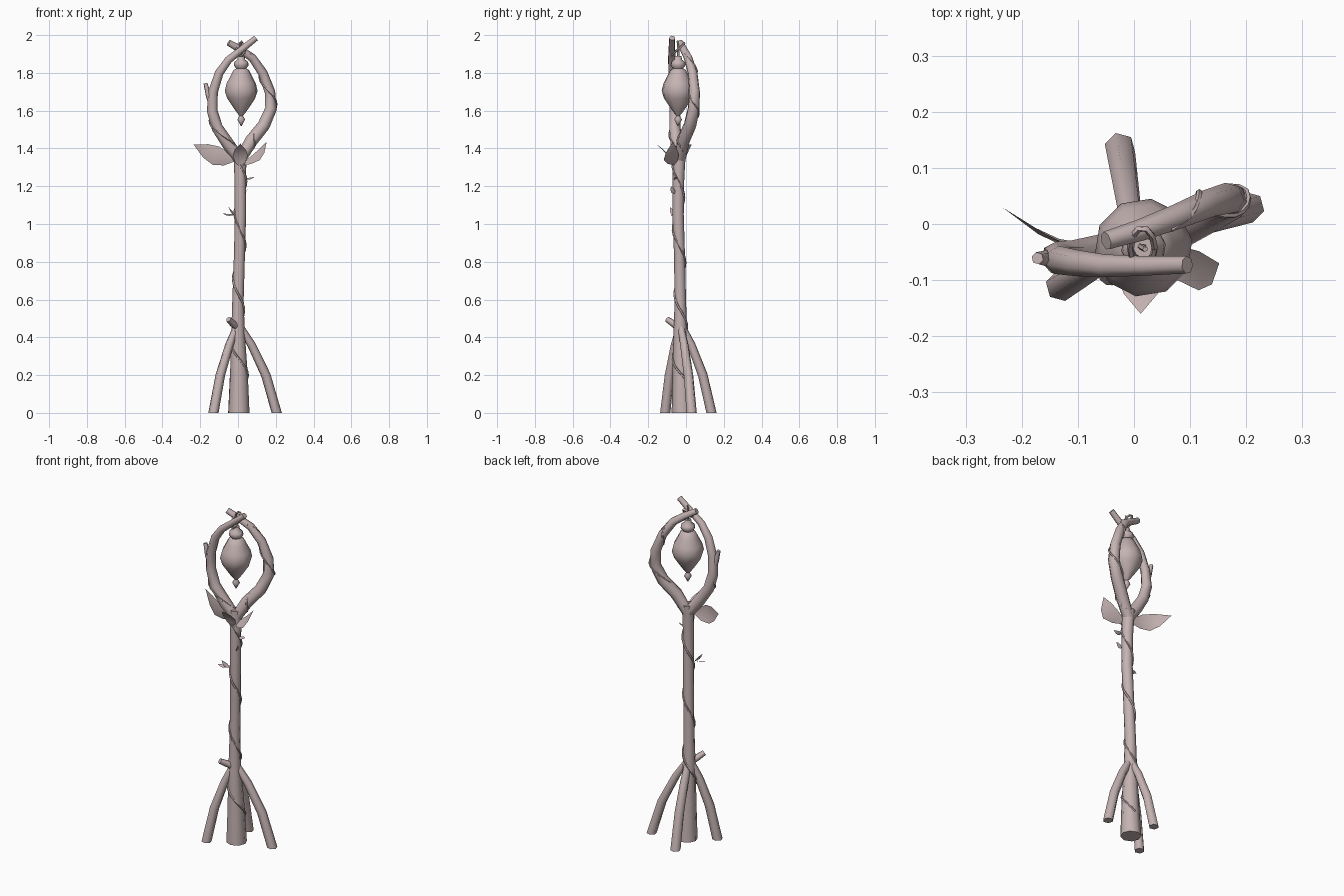
import bpy, bmesh, math
from mathutils import Vector

cube = bpy.data.objects.get("Cube")
if cube:
    bpy.data.objects.remove(cube, do_unlink=True)

COLOR = (0.56, 0.45, 0.45, 1)
mat = bpy.data.materials.new("pale rose wood")
mat.use_nodes = True
mat.diffuse_color = COLOR
bsdf = next(n for n in mat.node_tree.nodes if n.type == 'BSDF_PRINCIPLED')
bsdf.inputs["Base Color"].default_value = COLOR
bsdf.inputs["Roughness"].default_value = 0.8


def finish(name, bm, angle=65):
    bmesh.ops.recalc_face_normals(bm, faces=bm.faces[:])
    mesh = bpy.data.meshes.new(name)
    bm.to_mesh(mesh)
    bm.free()
    mesh.materials.append(mat)
    ob = bpy.data.objects.new(name, mesh)
    bpy.context.collection.objects.link(ob)
    bpy.ops.object.select_all(action='DESELECT')
    ob.select_set(True)
    bpy.context.view_layer.objects.active = ob
    bpy.ops.object.shade_smooth_by_angle(angle=math.radians(angle))
    return ob


def tube(name, path, sides=6, flat_base=False):
    """Loft a capped tube along (x, y, z, radius) points."""
    bm = bmesh.new()
    pts = [Vector(p[:3]) for p in path]
    rings, across = [], None
    for i, p in enumerate(pts):
        along = (pts[min(i + 1, len(pts) - 1)] - pts[max(i - 1, 0)]).normalized()
        if flat_base and i == 0:
            along = Vector((0, 0, 1))
        across = across or along.orthogonal()
        across = (across - along * across.dot(along)).normalized()
        other = along.cross(across)
        ring = []
        for k in range(sides):
            a = math.tau * k / sides
            ring.append(bm.verts.new(p + path[i][3] * (across * math.cos(a) + other * math.sin(a))))
        rings.append(ring)
    for lo, hi in zip(rings, rings[1:]):
        for k in range(sides):
            n = (k + 1) % sides
            bm.faces.new((lo[k], lo[n], hi[n], hi[k]))
    bm.faces.new(rings[0])
    bm.faces.new(rings[-1])
    return finish(name, bm)


def leaf(name, base, tip, side, half_width, bow):
    """Pointed leaf with a centre rib, bowed by the given offset."""
    bm = bmesh.new()
    base, tip, bow = Vector(base), Vector(tip), Vector(bow)
    side = Vector(side).normalized() * half_width
    start, end = bm.verts.new(base), bm.verts.new(tip)
    rows = []
    for t, w in ((0.2, 0.7), (0.45, 1), (0.7, 0.75)):
        mid = base.lerp(tip, t) + bow * math.sin(math.pi * t)
        rows.append([bm.verts.new(mid + side * w * s - bow * 0.25 * abs(s)) for s in (-1, 0, 1)])
    for s in (0, 1):
        bm.faces.new((start, rows[0][s], rows[0][s + 1]))
        for a, b in zip(rows, rows[1:]):
            bm.faces.new((a[s], b[s], b[s + 1], a[s + 1]))
        bm.faces.new((rows[-1][s], end, rows[-1][s + 1]))
    return finish(name, bm, 30)


def sample(path, z):
    """Centre and radius of an upright path at a height."""
    for a, b in zip(path, path[1:]):
        if a[2] <= z <= b[2]:
            t = (z - a[2]) / (b[2] - a[2])
            return [p + (q - p) * t for p, q in zip(a, b)]
    return path[-1]


def vine(name, host, top, bottom, steps, period, phase_z, r):
    """Thin tendril winding around a host path."""
    path = []
    for i in range(steps + 1):
        z = top + (bottom - top) * i / steps
        x, y, _, rad = sample(host, z)
        a = -math.pi / 2 + math.tau * (phase_z - z) / period
        path.append((x + (rad + 0.001) * math.cos(a), y + (rad + 0.001) * math.sin(a), z, r))
    return tube(name, path, 5)


# Trunk and spreading roots
trunk = [(0.005, -0.02, 0, 0.056), (0.005, -0.025, 0.2, 0.047), (0, -0.03, 0.42, 0.036),
         (0, -0.03, 0.6, 0.03), (0.008, -0.035, 0.85, 0.029), (0.013, -0.042, 1.05, 0.03),
         (0.012, -0.04, 1.25, 0.031), (0.01, -0.035, 1.39, 0.035)]
tube("trunk", trunk, 8, True)

for name, x, y in (("right_root", -0.13, -0.11), ("left_root", 0.205, 0.03), ("back_root", -0.025, 0.135)):
    tx, ty = 0.0, -0.03
    path = []
    for f, z, r in ((1, 0, 0.028), (0.72, 0.2, 0.026), (0.35, 0.36, 0.023), (0.02, 0.47, 0.018)):
        path.append((tx + (x - tx) * f, ty + (y - ty) * f, z, r))
    tube(name, path, 6, True)

tube("trunk_twig", [(0, -0.035, 0.45, 0.019), (-0.03, -0.07, 0.475, 0.018), (-0.05, -0.1, 0.495, 0.015)])

# Two arms curving up and crossing over the lantern
left_arm = [(0.005, -0.035, 1.33, 0.03), (0.07, -0.015, 1.44, 0.035), (0.135, 0.02, 1.52, 0.034),
            (0.174, 0.04, 1.61, 0.032), (0.168, 0.045, 1.7, 0.029), (0.13, 0.035, 1.8, 0.026),
            (0.075, 0.012, 1.88, 0.023), (0.01, -0.012, 1.925, 0.02), (-0.05, -0.03, 1.96, 0.017)]
right_arm = [(0.01, -0.035, 1.34, 0.03), (-0.05, -0.05, 1.42, 0.034), (-0.11, -0.06, 1.51, 0.031),
             (-0.137, -0.06, 1.6, 0.029), (-0.132, -0.065, 1.7, 0.026), (-0.1, -0.07, 1.8, 0.024),
             (-0.05, -0.075, 1.87, 0.021), (0.02, -0.075, 1.925, 0.018), (0.095, -0.073, 1.985, 0.016)]
tube("left_arm", left_arm, 7)
tube("right_arm", right_arm, 7)
tube("right_arm_twig", [(-0.135, -0.06, 1.62, 0.018), (-0.156, -0.062, 1.68, 0.015),
                        (-0.172, -0.061, 1.745, 0.011)])

# Hanging lantern, a turned profile
profile = [(0.003, 1.52), (0.021, 1.553), (0.009, 1.573), (0.022, 1.588), (0.038, 1.61), (0.075, 1.665),
           (0.088, 1.705), (0.078, 1.745), (0.054, 1.79), (0.042, 1.815), (0.027, 1.823), (0.04, 1.84),
           (0.037, 1.858), (0.021, 1.87), (0.018, 1.89)]
tube("lantern", [(0.017, -0.042, z, r) for r, z in profile], 10)

# Cord loop holding the lantern over the crossing
loop = []
for i in range(11):
    a = math.tau * i / 10
    loop.append((0.015 + 0.022 * math.cos(a), -0.042 + 0.035 * math.sin(a), 1.925 + 0.035 * math.sin(a), 0.006))
tube("hanging_loop", loop, 5)
tube("hanging_cord", [(0.017, -0.042, 1.88, 0.007), (0.012, -0.04, 1.93, 0.006), (0.02, -0.045, 1.97, 0.005)], 5)

# Winding tendrils
vine("trunk_vine", trunk, 1.33, 0.13, 56, 0.34, 0.97, 0.006)
vine("left_arm_vine", left_arm, 1.9, 1.37, 30, 0.24, 1.46, 0.005)
vine("right_arm_vine", right_arm, 1.55, 1.37, 10, 0.26, 1.47, 0.005)

# Large leaves at the fork
leaf("right_leaf", (-0.02, -0.05, 1.33), (-0.235, 0.03, 1.42), (0.35, -0.2, 1), 0.052, (0, -0.03, -0.012))
leaf("left_leaf", (0.025, -0.06, 1.31), (0.152, -0.07, 1.435), (-0.3, 0.8, 0.35), 0.045, (0.025, -0.02, -0.015))
leaf("front_leaf", (0.012, -0.07, 1.3), (0.012, -0.16, 1.425), (1, 0, 0), 0.04, (0, 0.015, 0.01))

# Small sprouts along the trunk
for i, (base, tip) in enumerate((((-0.015, -0.06, 1.05), (-0.08, -0.075, 1.055)),
                                 ((-0.015, -0.06, 1.045), (-0.05, -0.085, 1.09)),
                                 ((0.04, -0.05, 1.24), (0.09, -0.06, 1.25)),
                                 ((0.035, -0.06, 1.16), (0.055, -0.08, 1.2)))):
    leaf(f"sprout_{i + 1}", base, tip, (0.2, 1, 0.5), 0.012, (0, 0, -0.006))
